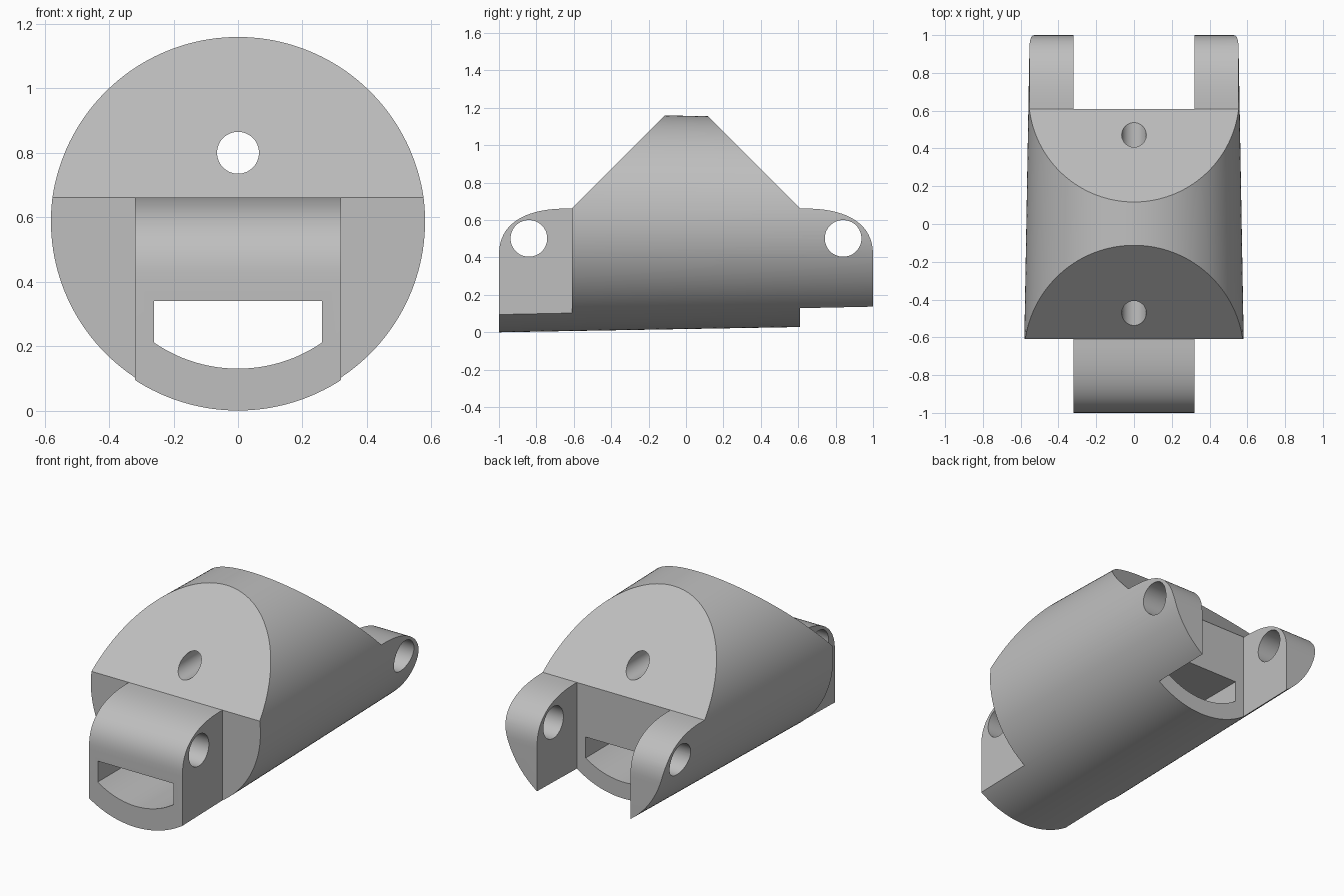
import bpy
import bmesh
import math
from mathutils import Matrix

if "Cube" in bpy.data.objects:
    bpy.data.objects.remove(bpy.data.objects["Cube"], do_unlink=True)

AXIS_Z = 0.5875      # height of the barrel axis
SHOULDER = 0.61      # where the hinge ends begin
DECK = 0.662         # height of the flat hinge tops
LUG = 0.32           # half width of tongue and fork gap

grey = bpy.data.materials.new("plain grey")
grey.use_nodes = True
colour = (0.52, 0.52, 0.52, 1)
grey.diffuse_color = colour
grey.node_tree.nodes["Principled BSDF"].inputs["Base Color"].default_value = colour


def finish(name, bm):
    bmesh.ops.recalc_face_normals(bm, faces=bm.faces)
    mesh = bpy.data.meshes.new(name)
    bm.to_mesh(mesh)
    bm.free()
    mesh.materials.append(grey)
    obj = bpy.data.objects.new(name, mesh)
    bpy.context.scene.collection.objects.link(obj)
    return obj


def rod(name, axis, centre, r1, r2, length, sides):
    """Cylinder or cone along x or y."""
    turn = Matrix.Rotation(math.pi / 2, 4, "Y" if axis == "x" else "X")
    bm = bmesh.new()
    bmesh.ops.create_cone(bm, cap_ends=True, segments=sides, radius1=r1, radius2=r2,
                          depth=length, matrix=Matrix.Translation(centre) @ turn)
    return finish(name, bm)


def block(name, x, y, z):
    bm = bmesh.new()
    bmesh.ops.create_cube(bm, size=1)
    for v in bm.verts:
        v.co = [span[0] if c < 0 else span[1] for c, span in zip(v.co, (x, y, z))]
    return finish(name, bm)


def prism(name, points, offset):
    """Extrude a closed outline along the offset."""
    bm = bmesh.new()
    face = bm.faces.new([bm.verts.new(p) for p in points])
    grown = bmesh.ops.extrude_face_region(bm, geom=[face])
    bmesh.ops.translate(bm, vec=offset,
                        verts=[g for g in grown["geom"] if isinstance(g, bmesh.types.BMVert)])
    return finish(name, bm)


def combine(obj, cutter, operation="DIFFERENCE"):
    mod = obj.modifiers.new("cut", "BOOLEAN")
    mod.operation = operation
    mod.solver = "EXACT"
    mod.object = cutter
    bpy.context.view_layer.objects.active = obj
    bpy.ops.object.modifier_apply(modifier=mod.name)
    bpy.data.objects.remove(cutter, do_unlink=True)


# Tapered barrel, wider at the front
body = rod("hinged_link_body", "y", (0, 0, AXIS_Z), 0.5525, 0.5875, 2, 160)
# The wide end must face the front
if max(v.co.z for v in body.data.vertices if v.co.y < 0) < \
        max(v.co.z for v in body.data.vertices if v.co.y > 0):
    body.data.transform(Matrix.Diagonal((1, -1, 1, 1)))
    body.data.flip_normals()

# Side outline: rounded hinge ends and a 45 degree roof
half = []
for i in range(25):
    a = math.pi / 2 * i / 24
    half.append((SHOULDER + 0.4 * math.cos(a) ** 0.8 if i == -1 else
                 SHOULDER + 0.39 * max(math.cos(a), 0) ** 0.8,
                 0.4 + (DECK - 0.4) * math.sin(a) ** 0.8))
half.append((SHOULDER - 0.6, DECK + 0.6))
outline = [(1, -0.2)] + half
outline += [(-y, z) for y, z in reversed(outline)]
side = prism("side_outline", [(-0.8, y, z) for y, z in outline], (1.6, 0, 0))
combine(body, side, "INTERSECT")

# Front tongue and rear fork
for s in (-1, 1):
    combine(body, block("tongue_side", sorted((s * LUG, s * 0.9)),
                        (-1.2, -SHOULDER), (-0.3, 1.3)))
combine(body, block("fork_gap", (-LUG, LUG), (SHOULDER, 1.2), (-0.3, 1.3)))

# Hinge pin holes across, cable hole lengthwise
for y in (-0.84, 0.84):
    combine(body, rod("pin_hole", "x", (0, y, 0.502), 0.098, 0.098, 2, 64))
combine(body, rod("cable_hole", "y", (0, 0, 0.8), 0.065, 0.065, 3, 48))

# Lengthwise slot with a curved floor
slot = [(0.26, -1.5, 0.34), (-0.26, -1.5, 0.34)]
for i in range(25):
    x = -0.26 + 0.52 * i / 24
    slot.append((x, -1.5, 0.59 - math.sqrt(0.46 ** 2 - x * x)))
combine(body, prism("slot", slot, (0, 3, 0)))

bpy.ops.object.select_all(action="DESELECT")
body.select_set(True)
bpy.context.view_layer.objects.active = body
bpy.ops.object.shade_smooth_by_angle(angle=math.radians(25))
